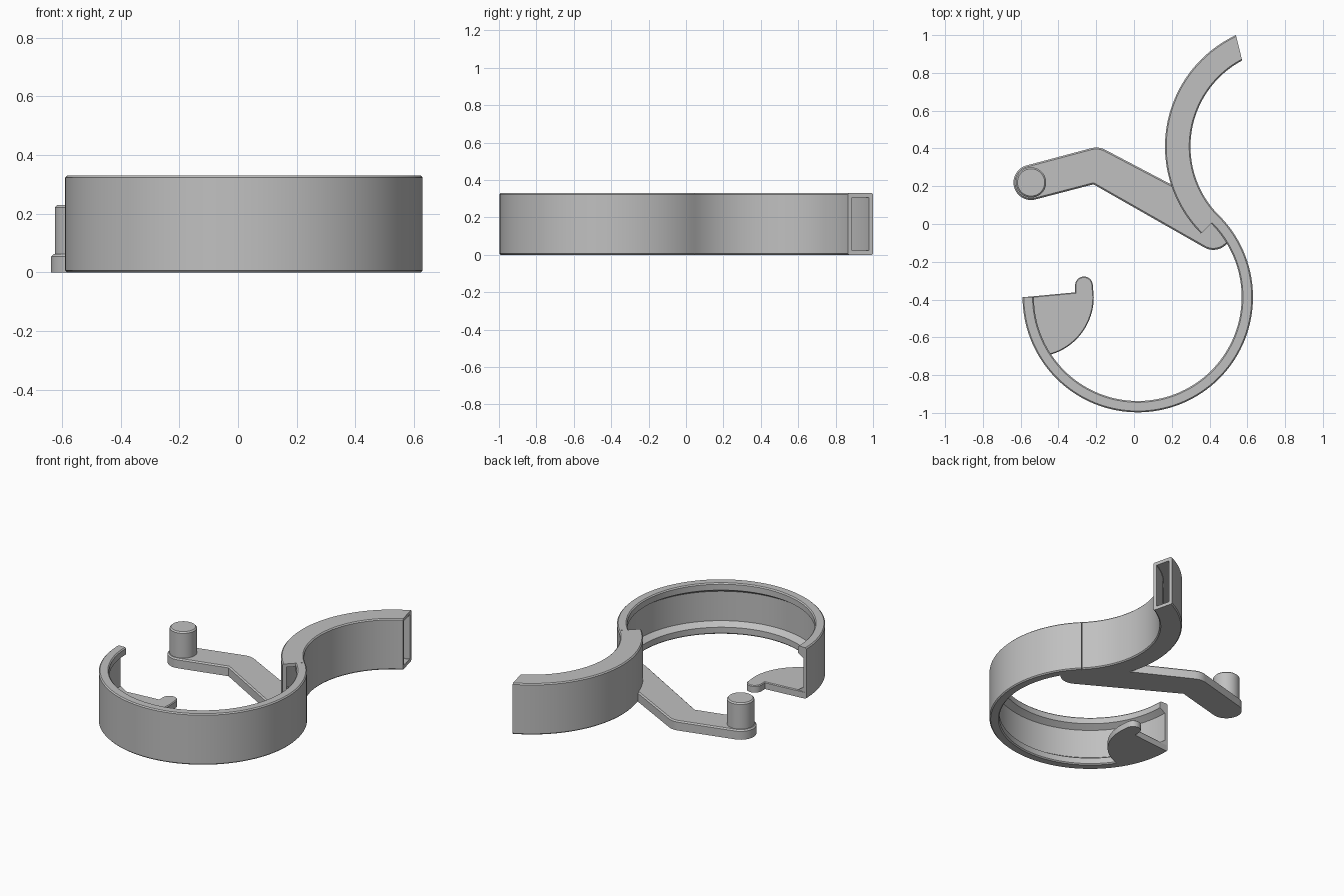
import bpy, bmesh, math
from math import cos, sin, radians

cube = bpy.data.objects.get("Cube")
if cube:
    bpy.data.objects.remove(cube)

grey = bpy.data.materials.new("light_grey")
grey.use_nodes = True
grey.diffuse_color = (0.53, 0.53, 0.53, 1)
grey.node_tree.nodes["Principled BSDF"].inputs["Base Color"].default_value = (0.53, 0.53, 0.53, 1)

HEIGHT, WALL, EDGE = 0.33, 0.022, 0.007


def finish(bm, name):
    bmesh.ops.recalc_face_normals(bm, faces=bm.faces)
    mesh = bpy.data.meshes.new(name)
    bm.to_mesh(mesh)
    bm.free()
    mesh.materials.append(grey)
    obj = bpy.data.objects.new(name, mesh)
    bpy.context.collection.objects.link(obj)
    bpy.ops.object.select_all(action='DESELECT')
    obj.select_set(True)
    bpy.context.view_layer.objects.active = obj
    bpy.ops.object.shade_smooth_by_angle(angle=radians(30))
    return obj


def arc(cx, cy, r, a0, a1, n):
    angles = [radians(a0 + (a1 - a0) * i / n) for i in range(n + 1)]
    return [(cx + r * cos(a), cy + r * sin(a)) for a in angles]


def sweep(bm, profile, centre, start, end, n, skew=0, r_ref=0):
    """Turn a closed (radius, z) profile about a vertical axis; skew tilts the far end."""
    rows = []
    for i in range(n + 1):
        row = []
        for r, z in profile:
            a = radians(start + (end + skew * (r_ref - r) - start) * i / n)
            row.append(bm.verts.new((centre[0] + r * cos(a), centre[1] + r * sin(a), z)))
        rows.append(row)
    k = len(profile)
    for a, b in zip(rows, rows[1:]):
        for j in range(k):
            bm.faces.new((a[j], a[(j + 1) % k], b[(j + 1) % k], b[j]))
    return rows[0], rows[-1]


def box_profile(r0, r1, z0, z1, c):
    return [(r0 + c, z0), (r1 - c, z0), (r1, z0 + c), (r1, z1 - c),
            (r1 - c, z1), (r0 + c, z1), (r0, z1 - c), (r0, z0 + c)]


def plate(name, outline, z0, z1, c):
    """Extrude an outline and chamfer its upper rim."""
    bm = bmesh.new()
    base = bm.faces.new([bm.verts.new((x, y, z0)) for x, y in outline])
    top = bmesh.ops.extrude_face_region(bm, geom=[base])["geom"]
    for v in [g for g in top if isinstance(g, bmesh.types.BMVert)]:
        v.co.z = z1
    bm.normal_update()
    rim = [e for e in bm.edges if all(v.co.z > z1 - 1e-5 for v in e.verts)]
    if not any(f.normal.z < -0.9 and f.calc_center_median().z < z0 + 1e-5 for f in bm.faces):
        bm.faces.new([v for v in bm.verts if v.co.z < z0 + 1e-5])
    bmesh.ops.recalc_face_normals(bm, faces=bm.faces)
    bmesh.ops.bevel(bm, geom=rim, offset=c, segments=1, affect='EDGES')
    return finish(bm, name)


# Round band with an inward facing groove between two lips
ring_c, ring_r, lip_r = (0.02, -0.387), 0.61, 0.55
groove_r = ring_r - WALL
lower = [(groove_r, 0.07), (lip_r, 0.045), (lip_r, EDGE), (lip_r + EDGE, 0),
         (ring_r - EDGE, 0), (ring_r, EDGE)]
band = lower + [(r, HEIGHT - z) for r, z in reversed(lower)]
bm = bmesh.new()
for cap in sweep(bm, band, ring_c, 180, 405, 96):
    bm.faces.new(cap)
finish(bm, "round_band")

# Hollow rectangular channel curving away from the band, open at both ends
chan_c, chan_in, chan_out = (0.815, 0.41), 0.516, 0.651
bm = bmesh.new()
shell = box_profile(chan_in, chan_out, 0, HEIGHT, EDGE)
bore = box_profile(chan_in + WALL, chan_out - WALL, WALL, HEIGHT - WALL, 0.002)
outer_ends = sweep(bm, shell, chan_c, 225, 115, 56, 22, chan_out)
inner_ends = sweep(bm, bore, chan_c, 225, 115, 56, 22, chan_out)
for o, i in zip(outer_ends, inner_ends):
    for j in range(8):
        k = (j + 1) % 8
        bm.faces.new((o[j], o[k], i[k], i[j]))
finish(bm, "curved_channel")

# Bent arm lying on the ground, ending under the joint
outline = arc(-0.545, 0.22, 0.093, 105, 285, 24)
outline += [(-0.215, 0.21)]
outline += arc(0.42, -0.04, 0.097, 242, 350, 14)
outline += [(0.44, 0.03), (0.3, 0.155)]
outline += arc(-0.2, 0.305, 0.1, 62, 105, 6)
plate("bent_arm", outline, 0, 0.062, 0.008)

# Upright pin at the free end of the arm
plate("arm_pin", arc(-0.545, 0.22, 0.08, 0, 352.5, 47), 0.05, 0.23, 0.008)

# Fan shaped tab with a rounded knob at the open end of the band
outline = arc(-0.265, -0.325, 0.047, 0, 180, 14)
outline += [(-0.312, -0.362), (-0.58, -0.387)]
outline += arc(*ring_c, 0.58, 181, 214, 8)
outline += arc(-0.53, -0.387, 0.317, -73, 0, 20)
plate("fan_tab", outline, 0, 0.045, 0.005)
